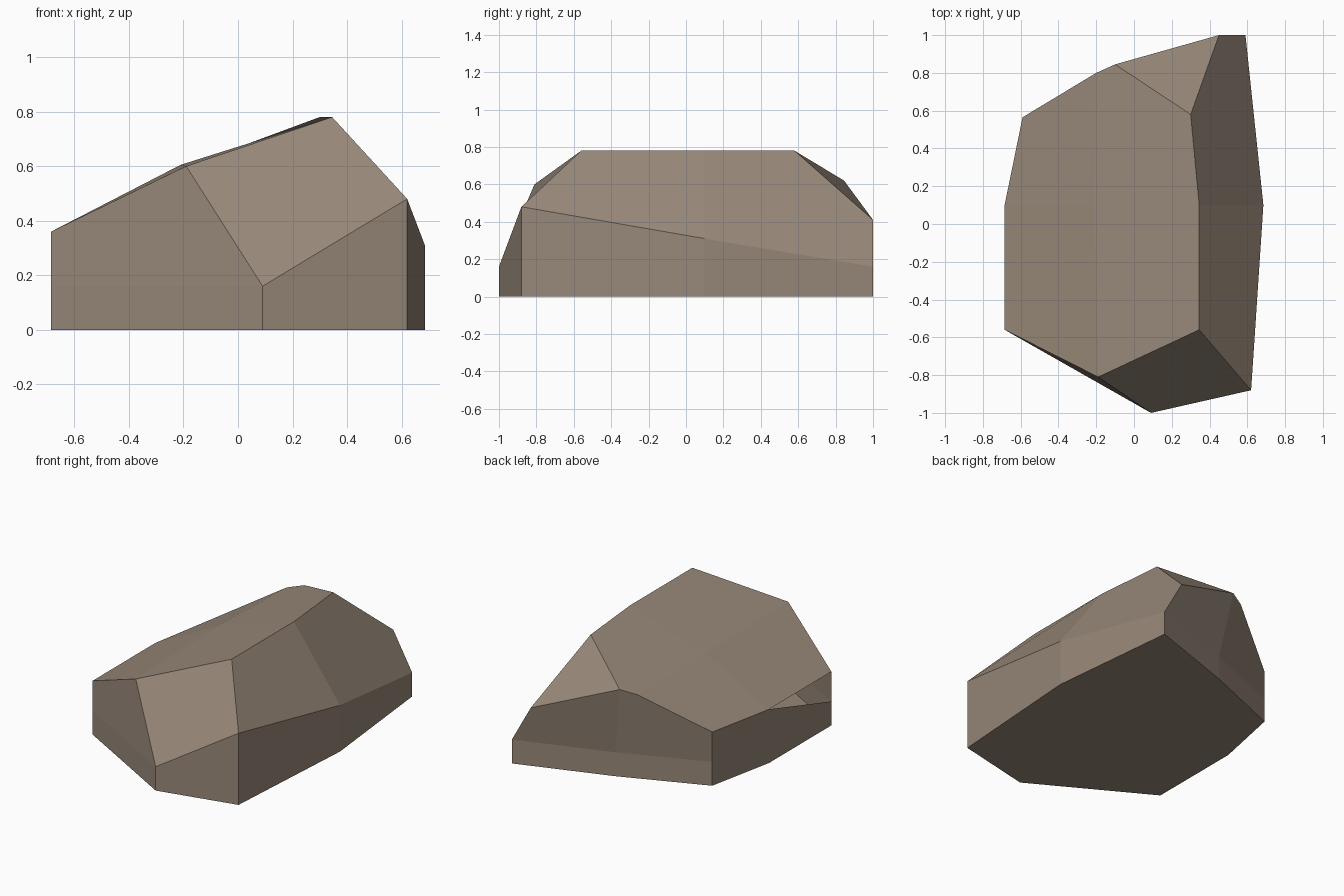
import bpy, bmesh

if "Cube" in bpy.data.objects:
    bpy.data.objects.remove(bpy.data.objects["Cube"])

# Faceted boulder: eight ground corners, their wall tops, and a few upper corners
ground = {"a": (-.685, -.56), "b": (.09, -1), "c": (.62, -.88), "d": (.685, .1),
          "e": (.59, 1), "f": (-.03, .79), "g": (-.59, .565), "h": (-.685, .1)}
wall_top = dict(zip("ABCDEFGH", (.36, .16, .48, .31, .16, .16, .36, .36)))
upper = {"P": (-.19, -.81, .60), "Q": (.345, -.56, .78), "R": (.345, .1, .78),
         "S": (.30, .58, .78), "T": (.45, 1, .41), "U": (-.10, .845, .62),
         "V": (-.20, .80, .595), "W": (-.21, .1, .605)}

points = {k: (*xy, 0) for k, xy in ground.items()}
points.update({k: (*ground[k.lower()], z) for k, z in wall_top.items()})
points.update(upper)
# Low crease corners on the two tall left columns
points["1"] = (*ground["a"], .16)
points["2"] = (*ground["g"], .16)

faces = ["hgfedcba",                                                # underside
         "abB1", "bcCB", "cdDC", "deED", "efFE", "fg2F", "ghHG2", "haA1H",  # walls
         "1BPA", "BCQP", "CDRQ", "DETSR", "EFUT", "F2GVU", "STU",   # shoulders
         "APWH", "HWVG", "PQRW", "WRSUV"]                           # sloping top

bm = bmesh.new()
verts = {k: bm.verts.new(p) for k, p in points.items()}
for f in faces:
    bm.faces.new([verts[k] for k in f])
bmesh.ops.recalc_face_normals(bm, faces=bm.faces)

mesh = bpy.data.meshes.new("boulder")
bm.to_mesh(mesh)
bm.free()

stone = bpy.data.materials.new("brown stone")
stone.diffuse_color = (.31, .245, .19, 1)
stone.use_nodes = True
stone.node_tree.nodes["Principled BSDF"].inputs["Base Color"].default_value = stone.diffuse_color
mesh.materials.append(stone)
boulder = bpy.data.objects.new("boulder", mesh)
bpy.context.collection.objects.link(boulder)
